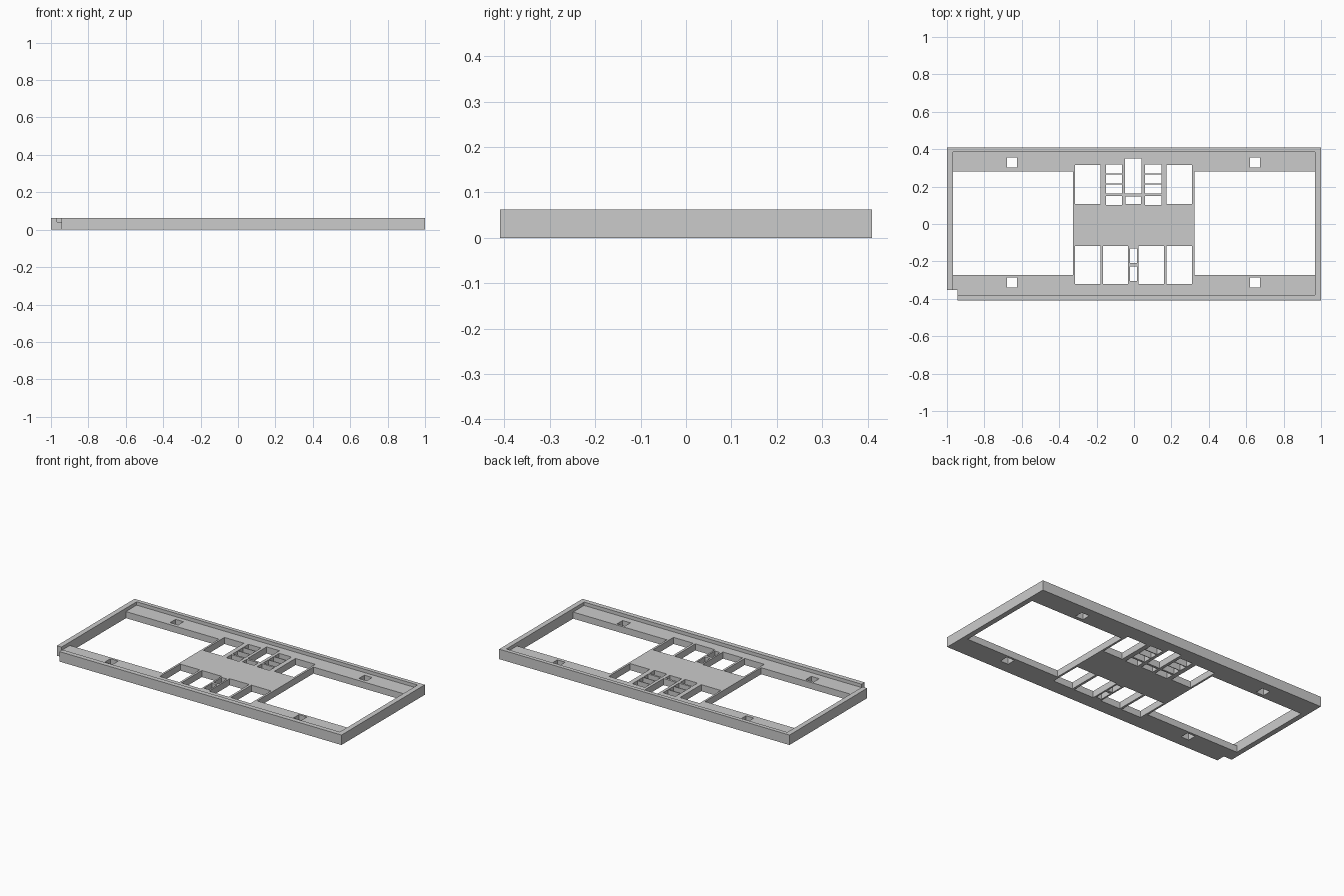
import bpy, bmesh

cube = bpy.data.objects.get("Cube")
if cube:
    bpy.data.objects.remove(cube, do_unlink=True)

WIDTH, DEPTH, HEIGHT, FLOOR = 2.0, 0.82, 0.062, 0.041

grey = bpy.data.materials.new("plain grey")
grey.use_nodes = True
colour = (0.6, 0.6, 0.6, 1)
grey.diffuse_color = colour
grey.node_tree.nodes["Principled BSDF"].inputs["Base Color"].default_value = colour


def boxes(name, rects, z0, z1):
    """One object holding a box for each (x0, x1, y0, y1) rectangle."""
    bm = bmesh.new()
    for x0, x1, y0, y1 in rects:
        made = bmesh.ops.create_cube(bm, size=1)["verts"]
        for v in made:
            v.co = (x1 if v.co.x > 0 else x0,
                    y1 if v.co.y > 0 else y0,
                    z1 if v.co.z > 0 else z0)
    mesh = bpy.data.meshes.new(name)
    bm.to_mesh(mesh)
    bm.free()
    mesh.materials.append(grey)
    obj = bpy.data.objects.new(name, mesh)
    bpy.context.collection.objects.link(obj)
    return obj


def cut(target, name, rects, z0):
    """Subtract the boxes, from z0 up past the top."""
    cutter = boxes(name, rects, z0, HEIGHT + 0.1)
    mod = target.modifiers.new(name, "BOOLEAN")
    mod.operation, mod.solver, mod.object = "DIFFERENCE", "EXACT", cutter
    bpy.context.view_layer.objects.active = target
    bpy.ops.object.modifier_apply(modifier=name)
    bpy.data.objects.remove(cutter, do_unlink=True)


# Tray with a raised rim
frame = boxes("tray_frame", [(-WIDTH / 2, WIDTH / 2, -DEPTH / 2, DEPTH / 2)], 0, HEIGHT)
cut(frame, "rim_pocket", [(-0.968, 0.968, -0.38, 0.385)], FLOOR)

# Large side openings and the corner notch
openings = [(-0.968, -0.327, -0.272, 0.28), (0.323, 0.968, -0.272, 0.28),
            (-1.1, -0.944, -0.5, -0.354)]

# Screw holes
for x in (-0.652, 0.648):
    for y in (-0.313, 0.329):
        openings.append((x - 0.027, x + 0.027, y - 0.027, y + 0.027))

# Outer windows on both sides of the centre panel
for x0, x1 in ((-0.315, -0.18), (0.175, 0.31)):
    openings += [(x0, x1, 0.107, 0.316), (x0, x1, -0.32, -0.118)]

# Inner front windows and the pair of slits between them
openings += [(-0.166, -0.031, -0.32, -0.118), (0.025, 0.16, -0.32, -0.118)]
openings += [(-0.021, 0.015, y, y + 0.079) for y in (-0.305, -0.209)]

# Two ladders of slots at the back
for x0 in (-0.151, 0.06):
    for y0 in (0.102, 0.163, 0.216, 0.27):
        openings.append((x0, x0 + 0.086, y0, y0 + 0.049))

# Central back slots
openings += [(-0.047, 0.041, 0.162, 0.349), (-0.045, 0.037, 0.107, 0.148)]
cut(frame, "openings", openings, -0.1)
